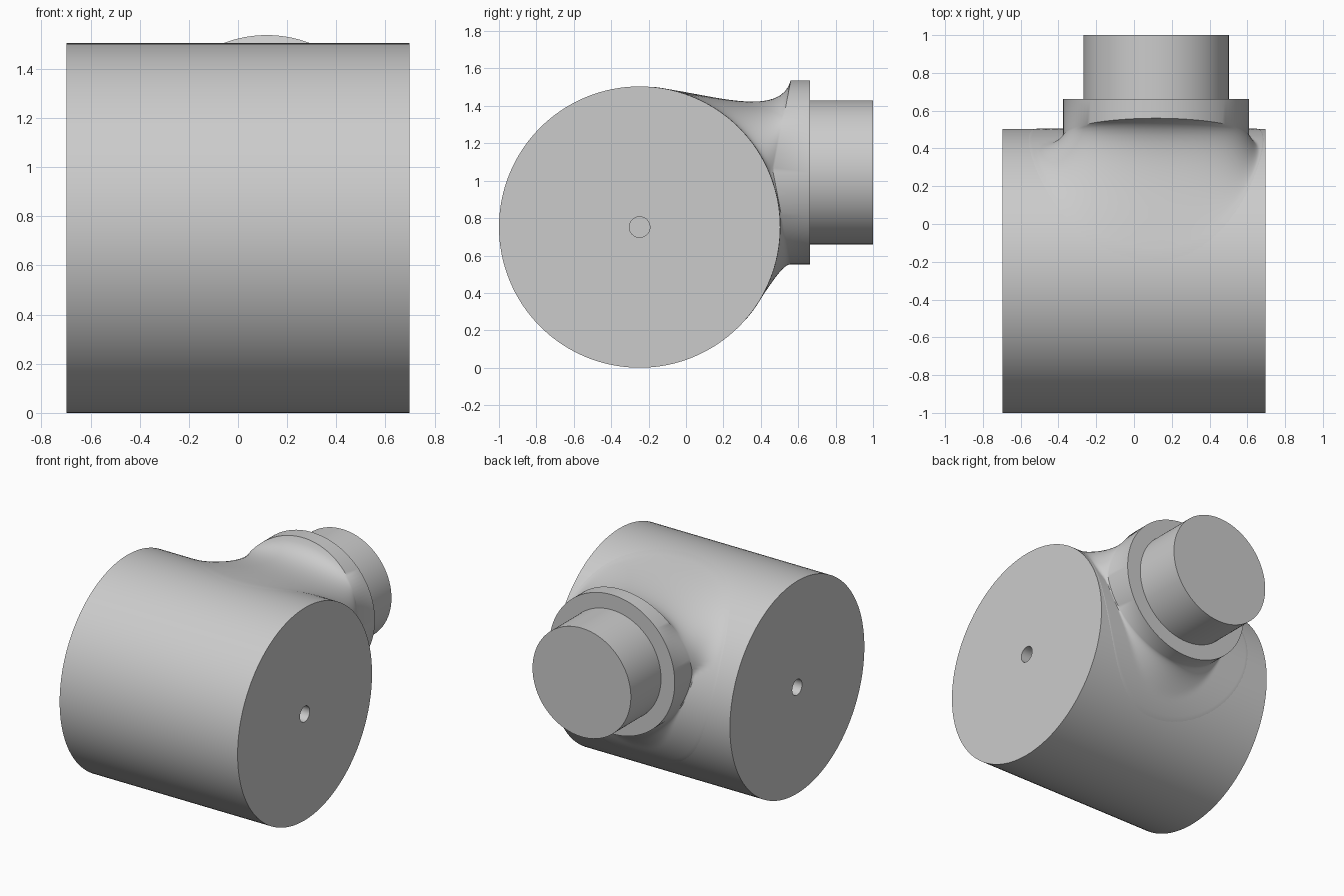
import bpy, bmesh
from math import sin, cos, pi, radians, hypot
from mathutils import Vector

cube = bpy.data.objects.get("Cube")
if cube:
    bpy.data.objects.remove(cube)

grey = bpy.data.materials.new("light_grey")
grey.use_nodes = True
grey.diffuse_color = (0.6, 0.6, 0.6, 1)
grey.node_tree.nodes["Principled BSDF"].inputs["Base Color"].default_value = (0.6, 0.6, 0.6, 1)

SEG = 128
BODY_R, BODY_Y, BODY_Z, END_X = 0.752, -0.248, 0.752, 0.697
PORT = Vector((0.117, 0, 1.045))
FLANGE_R, NECK_R = 0.492, 0.385


def loft(name, rings):
    """Skin a list of closed rings, closing the first and last if flat."""
    bm = bmesh.new()
    loops = [[bm.verts.new(p) for p in ring] for ring in rings]
    for a, b in zip(loops, loops[1:]):
        n = len(a)
        for i in range(n):
            bm.faces.new((a[i], a[(i + 1) % n], b[(i + 1) % n], b[i]))
    bm.faces.new(loops[0])
    bm.faces.new(loops[-1])
    bmesh.ops.recalc_face_normals(bm, faces=bm.faces)
    mesh = bpy.data.meshes.new(name)
    bm.to_mesh(mesh)
    bm.free()
    mesh.materials.append(grey)
    obj = bpy.data.objects.new(name, mesh)
    bpy.context.collection.objects.link(obj)
    bpy.ops.object.select_all(action="DESELECT")
    obj.select_set(True)
    bpy.context.view_layer.objects.active = obj
    bpy.ops.object.shade_smooth_by_angle(angle=radians(35))
    return obj


def on_body(x, phi, r):
    return Vector((x, BODY_Y + r * cos(phi), BODY_Z + r * sin(phi)))


def on_port(t, y, r):
    return PORT + Vector((r * cos(t), y, r * sin(t)))


angles = [2 * pi * i / SEG for i in range(SEG)]

# Main drum with a blind centre hole in each end
hole_r, hole_x = 0.055, END_X - 0.2
profile = [(-hole_x, hole_r), (-END_X, hole_r), (-END_X, BODY_R),
           (END_X, BODY_R), (END_X, hole_r), (hole_x, hole_r)]
loft("drum_body", [[on_body(x, a, r) for a in angles] for x, r in profile])


# Flange that flows into the drum through a curved blend
def blend_curve(t, steps=18):
    c, s = cos(t), sin(t)
    p0 = on_port(t, 0.466 + 0.094 * abs(s), FLANGE_R)
    phi = radians(22.7 + 65.5 * s)
    foot_x = PORT.x + c * (0.68 if c < 0 else 0.57)
    p3 = on_body(foot_x, phi, BODY_R - 0.001)
    p1 = p0 + Vector((0.04 * c, -0.06, -0.23 * max(0, s) ** 2))
    normal = Vector((0, cos(phi), sin(phi)))
    span = p0 - p3
    p2 = p3 + (span - normal * span.dot(normal)) * 0.35
    points = []
    for i in range(steps + 1):
        u = i / steps
        v = 1 - u
        p = p0 * v**3 + p1 * 3 * u * v * v + p2 * 3 * u * u * v + p3 * u**3
        p.x = min(p.x, END_X - 0.002)
        # keep the blend just outside the drum until its foot
        dy, dz = p.y - BODY_Y, p.z - BODY_Z
        d = hypot(dy, dz)
        if i < steps and d < BODY_R + 0.001:
            k = (BODY_R + 0.001) / d
            p.y, p.z = BODY_Y + dy * k, BODY_Z + dz * k
        points.append(p)
    return points


curves = [blend_curve(t) for t in angles]
rings = [[on_port(t, 0.662, FLANGE_R) for t in angles]]
rings += [list(ring) for ring in zip(*curves)]
# tuck the open end inside the drum
rings.append([on_port(t, 0.1, 0.2) for t in angles])
loft("flange_and_blend", rings)

# Round outlet neck
loft("outlet_neck", [[on_port(t, y, NECK_R) for t in angles] for y in (0.6, 1.0)])
